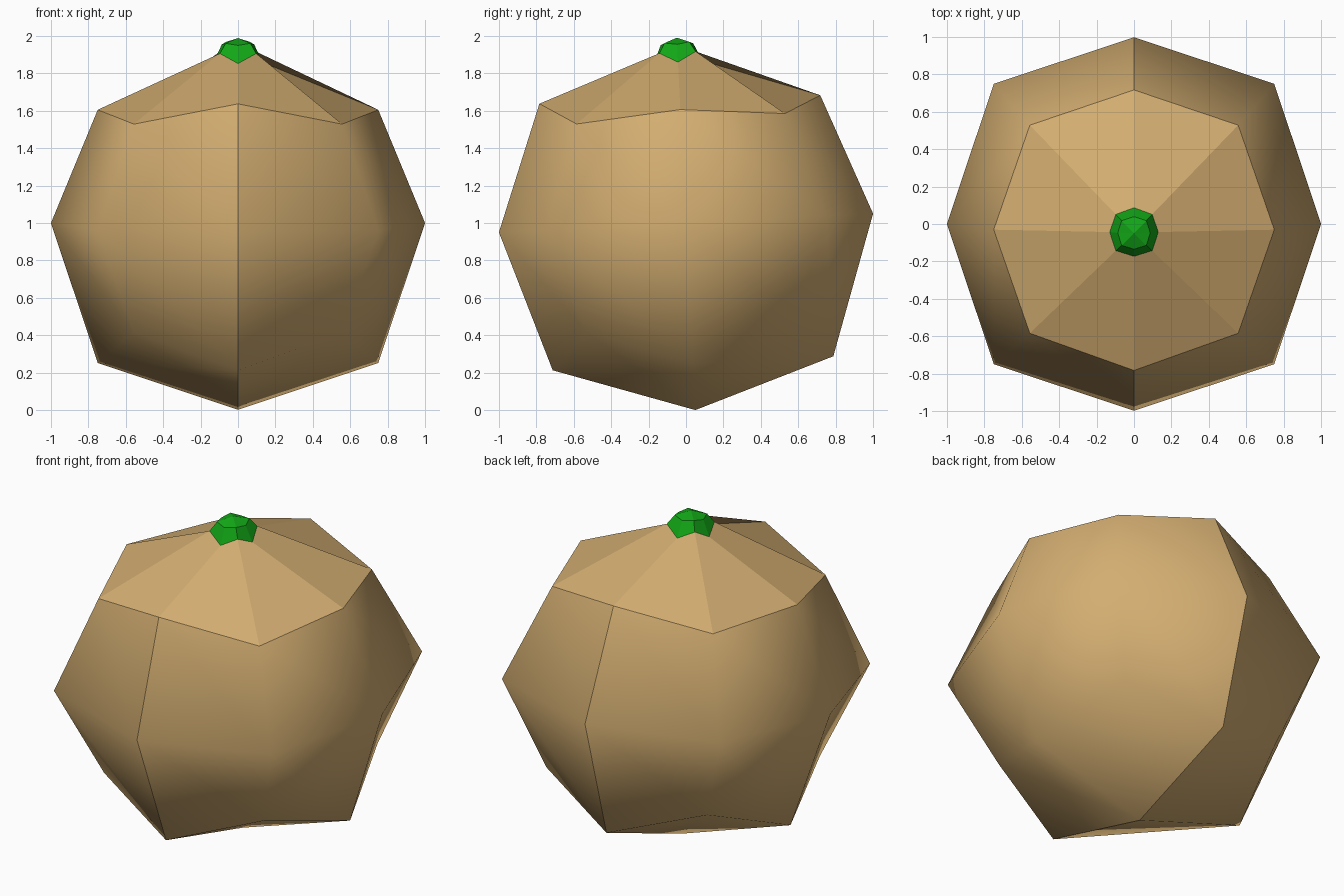
import bpy, bmesh, math
from mathutils import Matrix

if "Cube" in bpy.data.objects:
    bpy.data.objects.remove(bpy.data.objects["Cube"], do_unlink=True)

# The whole fruit leans slightly and sits with its centre at z = 1
TILT = Matrix.Translation((0, 0, 1)) @ Matrix.Rotation(0.05, 4, 'X')


def material(name, color):
    m = bpy.data.materials.new(name)
    m.use_nodes = True
    m.diffuse_color = color
    m.node_tree.nodes["Principled BSDF"].inputs["Base Color"].default_value = color
    return m


def finish(bm, name, mat):
    bm.transform(TILT)
    mesh = bpy.data.meshes.new(name)
    bm.to_mesh(mesh)
    bm.free()
    mesh.materials.append(mat)
    obj = bpy.data.objects.new(name, mesh)
    bpy.context.collection.objects.link(obj)
    return obj


def square_ring(bm, mid, mid_z, corner, corner_z):
    """Eight points, alternating side middles and corners, anticlockwise."""
    ring = []
    for i in range(8):
        a = i * math.pi / 4
        r, z = (corner * math.sqrt(2), corner_z) if i % 2 else (mid, mid_z)
        ring.append(bm.verts.new((r * math.cos(a), r * math.sin(a), z)))
    return ring


def bridge(bm, low, high):
    return [bm.faces.new((low[i], low[(i + 1) % 8], high[(i + 1) % 8], high[i]))
            for i in range(8)]


tan = material("tan skin", (0.65, 0.42, 0.165, 1))
green = material("stem green", (0.006, 0.38, 0.008, 1))

NECK = (0.13, 0.86, 0.097, 0.912)

# Rounded body: a once-divided cube, each point placed by its kind
bm = bmesh.new()
bmesh.ops.create_cube(bm, size=2)
bmesh.ops.subdivide_edges(bm, edges=bm.edges[:], cuts=1, use_grid_fill=True)
reach = {1: 1.0, 2: 0.75, 3: 0.557}
top_center, rim = None, []
for v in bm.verts:
    kind = sum(abs(c) > 0.5 for c in v.co)
    is_top = v.co.z > 0.5
    v.co *= reach[kind]
    if is_top and kind == 1:
        top_center = v
    elif is_top:
        rim.append(v)
        if kind == 2:
            v.co.z = 0.606 if abs(v.co.x) > 0.1 else 0.66 - 0.02 * v.co.y
bmesh.ops.delete(bm, geom=[top_center], context='VERTS')
for f in bm.faces:
    f.smooth = True

# Faceted shoulder rising from the body rim to the neck
rim.sort(key=lambda v: round(math.atan2(v.co.y, v.co.x), 4) % (2 * math.pi))
neck = square_ring(bm, *NECK)
for f in bridge(bm, rim, neck):
    f.smooth = False

# Sharp rim, and a sharp seam down the middle
for e in bm.edges:
    on_rim = all(v in rim for v in e.verts)
    on_seam = all(abs(v.co.x) < 1e-4 for v in e.verts)
    if on_rim or on_seam:
        e.smooth = False
finish(bm, "body", tan)

# Small faceted stem cap
bm = bmesh.new()
base = square_ring(bm, *NECK)
crown = square_ring(bm, 0.087, 0.955, 0.066, 0.965)
tip = bm.verts.new((0, 0, 0.99))
bridge(bm, base, crown)
for i in range(8):
    bm.faces.new((crown[i], crown[(i + 1) % 8], tip))
finish(bm, "stem_cap", green)
